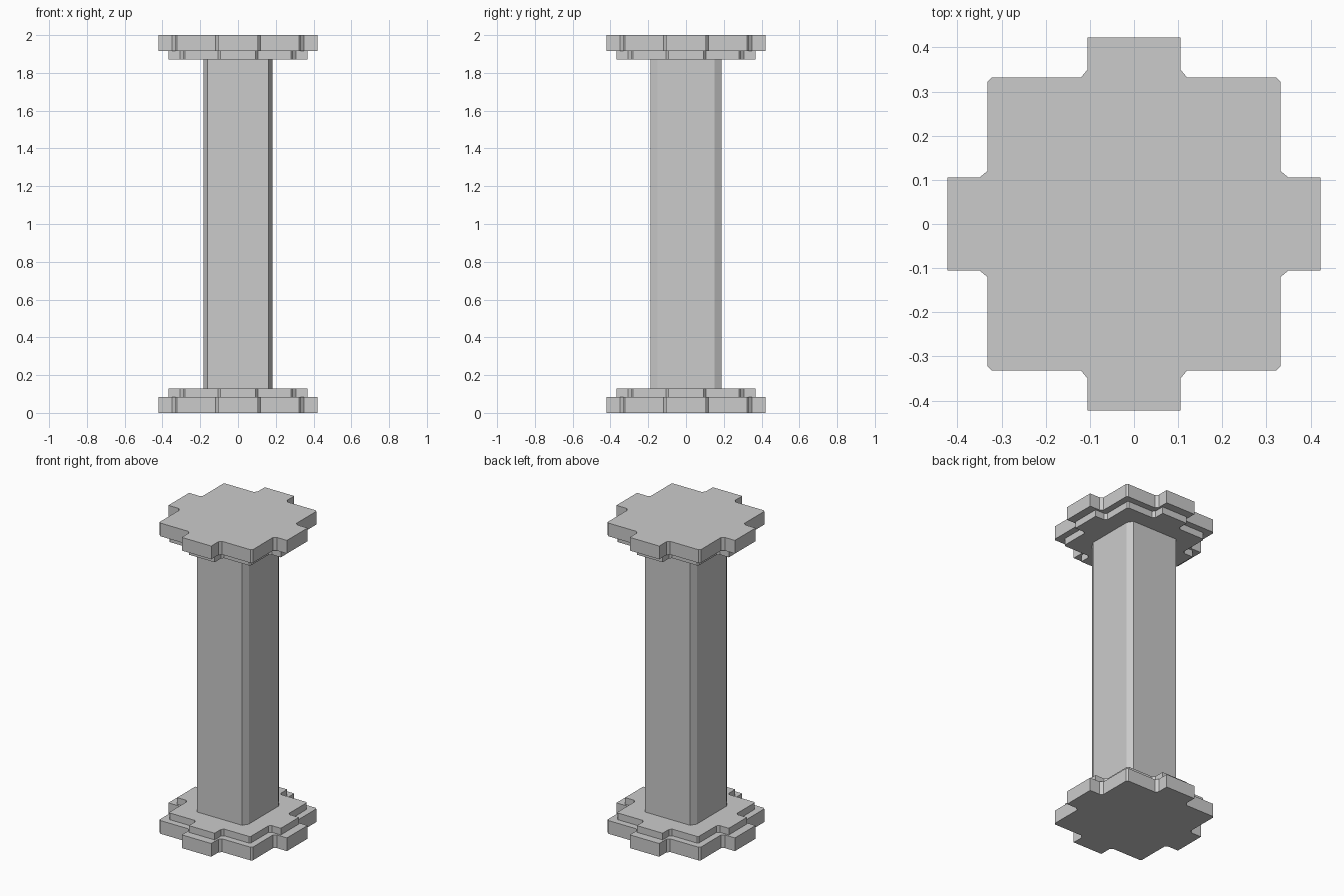
import bpy
import bmesh

cube = bpy.data.objects.get("Cube")
if cube:
    bpy.data.objects.remove(cube, do_unlink=True)

# Single stone colour
stone = bpy.data.materials.new("grey stone")
stone.use_nodes = True
grey = (0.6, 0.6, 0.6, 1.0)
stone.diffuse_color = grey
stone.node_tree.nodes["Principled BSDF"].inputs["Base Color"].default_value = grey


def prism(name, outline, z0, z1):
    """Extrude a closed outline from z0 up to z1."""
    bm = bmesh.new()
    base = bm.faces.new([bm.verts.new((x, y, z0)) for x, y in outline])
    top = bmesh.ops.extrude_face_region(bm, geom=[base], use_keep_orig=True)["geom"]
    for v in top:
        if isinstance(v, bmesh.types.BMVert):
            v.co.z = z1
    bmesh.ops.recalc_face_normals(bm, faces=bm.faces[:])
    mesh = bpy.data.meshes.new(name)
    bm.to_mesh(mesh)
    bm.free()
    mesh.materials.append(stone)
    obj = bpy.data.objects.new(name, mesh)
    bpy.context.collection.objects.link(obj)


def cross_outline(scale):
    """Square slab with a tab on each side; one quarter turned four times."""
    quarter = [(0.422, -0.105), (0.422, 0.105), (0.35, 0.105), (0.332, 0.12),
               (0.332, 0.322), (0.322, 0.332), (0.12, 0.332), (0.105, 0.35)]
    points = []
    for _ in range(4):
        points += [(x * scale, y * scale) for x, y in quarter]
        quarter = [(-y, x) for x, y in quarter]
    return points


# Stepped base and mirrored capital
for name, scale, low, high in (("plinth", 1.0, 0.0, 0.085), ("step", 0.875, 0.085, 0.128)):
    prism("base_" + name, cross_outline(scale), low, high)
    prism("capital_" + name, cross_outline(scale), 2 - high, 2 - low)

# Square shaft with chamfered corners
hx, hy, cx, cy = 0.183, 0.188, 0.022, 0.036
corner = [(hx, hy - cy), (hx - cx, hy)]
shaft = (corner + [(-x, y) for x, y in reversed(corner)]
         + [(-x, -y) for x, y in corner] + [(x, -y) for x, y in reversed(corner)])
prism("shaft", shaft, 0.128, 2 - 0.128)
